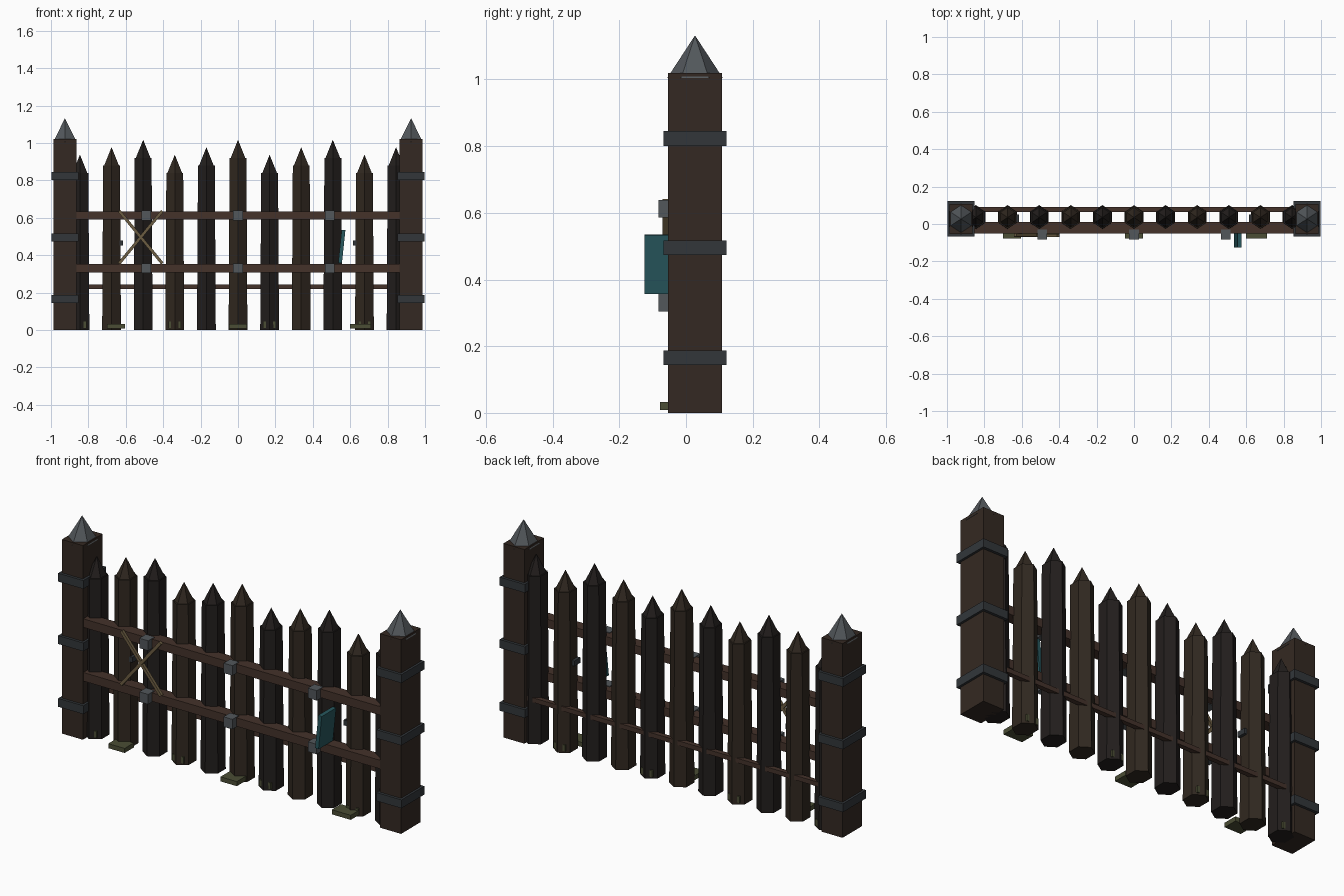
import bpy, bmesh
from math import sin, cos, pi, atan2, hypot, radians

if "Cube" in bpy.data.objects:
    bpy.data.objects.remove(bpy.data.objects["Cube"])


def mat(name, rgb):
    m = bpy.data.materials.new(name)
    m.diffuse_color = (*rgb, 1)
    m.use_nodes = True
    m.node_tree.nodes["Principled BSDF"].inputs["Base Color"].default_value = m.diffuse_color
    return m


POST = mat("post_wood", (0.034, 0.022, 0.016))
BROWN = mat("brown_wood", (0.030, 0.021, 0.014))
DARK = mat("dark_wood", (0.016, 0.013, 0.012))
RAIL = mat("rail_wood", (0.058, 0.032, 0.023))
IRON = mat("iron", (0.085, 0.095, 0.105))
BAND = mat("dark_iron", (0.032, 0.037, 0.042))
ROPE = mat("rope", (0.15, 0.11, 0.055))
TEAL = mat("teal_cloth", (0.02, 0.095, 0.11))
MOSS = mat("moss", (0.07, 0.075, 0.035))


def finish(name, bm, m, loc=(0, 0, 0), rot_y=0):
    me = bpy.data.meshes.new(name)
    bmesh.ops.recalc_face_normals(bm, faces=bm.faces)
    bm.to_mesh(me)
    bm.free()
    me.materials.append(m)
    ob = bpy.data.objects.new(name, me)
    ob.location = loc
    ob.rotation_euler[1] = rot_y
    bpy.context.collection.objects.link(ob)
    return ob


def box(name, c, s, m, rot_y=0):
    bm = bmesh.new()
    bmesh.ops.create_cube(bm, size=1)
    bmesh.ops.scale(bm, vec=s, verts=bm.verts)
    return finish(name, bm, m, c, rot_y)


def hex_stack(name, loc, levels, m):
    """Six-sided solid, corners on the y axis; levels are (z, rx, ry), zero radius is a tip."""
    bm = bmesh.new()
    rings = []
    for z, rx, ry in levels:
        n = 6 if rx else 1
        rings.append([bm.verts.new((rx * sin(k * pi / 3), ry * cos(k * pi / 3), z))
                      for k in range(n)])
    for a, b in zip(rings, rings[1:]):
        for k in range(6):
            j = (k + 1) % 6
            bm.faces.new((a[k], a[j], b[0]) if len(b) == 1 else (a[k], a[j], b[j], b[k]))
    bm.faces.new(rings[0])
    return finish(name, bm, m, loc)


# End posts with iron bands and pointed caps
for side, s in (("left", -1), ("right", 1)):
    x = 0.925 * s
    box(f"{side}_post", (x, 0.027, 0.51), (0.122, 0.162, 1.02), POST)
    for i, z in enumerate((0.165, 0.495, 0.823)):
        box(f"{side}_post_band_{i}", (x, 0.027, z), (0.146, 0.19, 0.044), BAND)
    hex_stack(f"{side}_post_cap", (x, 0.027, 0),
              [(1.005, 0.073, 0.083), (1.132, 0, 0)], IRON)

# Pickets in a repeating height pattern, alternating wood
for i in range(11):
    x = (i - 5) * 0.169
    top = (0.84, 0.88, 0.92)[i % 3]
    hex_stack(f"picket_{i}", (x, 0.035, 0),
              [(0, 0.058, 0.066), (top, 0.052, 0.060), (top, 0.045, 0.053),
               (top + 0.097, 0, 0)], BROWN if i % 2 else DARK)
    # Moss collar whose corners poke through the picket sides
    if i % 3 == 0:
        box(f"moss_collar_{i}", (x, 0.035, 0.027), (0.068, 0.106, 0.034), MOSS)

# Front rails with iron brackets
for n, z in (("lower", 0.33), ("upper", 0.612)):
    box(f"{n}_rail", (0, -0.02, z), (1.76, 0.062, 0.045), RAIL)
    for i, x in enumerate((-0.49, 0, 0.49)):
        box(f"{n}_rail_bracket_{i}", (x, -0.056, z), (0.052, 0.054, 0.052), IRON)

# Thin rail along the back
box("back_rail", (0, 0.077, 0.232), (1.76, 0.026, 0.024), RAIL)

# Crossed rope lashing
for i, s in enumerate((-1, 1)):
    dx, dz = 0.23, 0.28
    box(f"rope_lashing_{i}", (-0.52, -0.058 - 0.004 * i, 0.496),
        (0.016, 0.016, hypot(dx, dz)), ROPE, s * atan2(dx, dz))

# Tilted cloth panel
box("cloth_panel", (0.555, -0.065, 0.446), (0.02, 0.12, 0.178), TEAL, radians(6))

# Small iron pegs on picket sides
for s in (-1, 1):
    box("peg_left" if s < 0 else "peg_right", (0.628 * s, 0.025, 0.465),
        (0.028, 0.05, 0.028), BAND)

# Flat moss clumps at the foot
for i, (x, w) in enumerate(((-0.652, 0.095), (0, 0.095), (0.655, 0.11))):
    box(f"moss_clump_{i}", (x, -0.04, 0.021), (w, 0.076, 0.024), MOSS)
